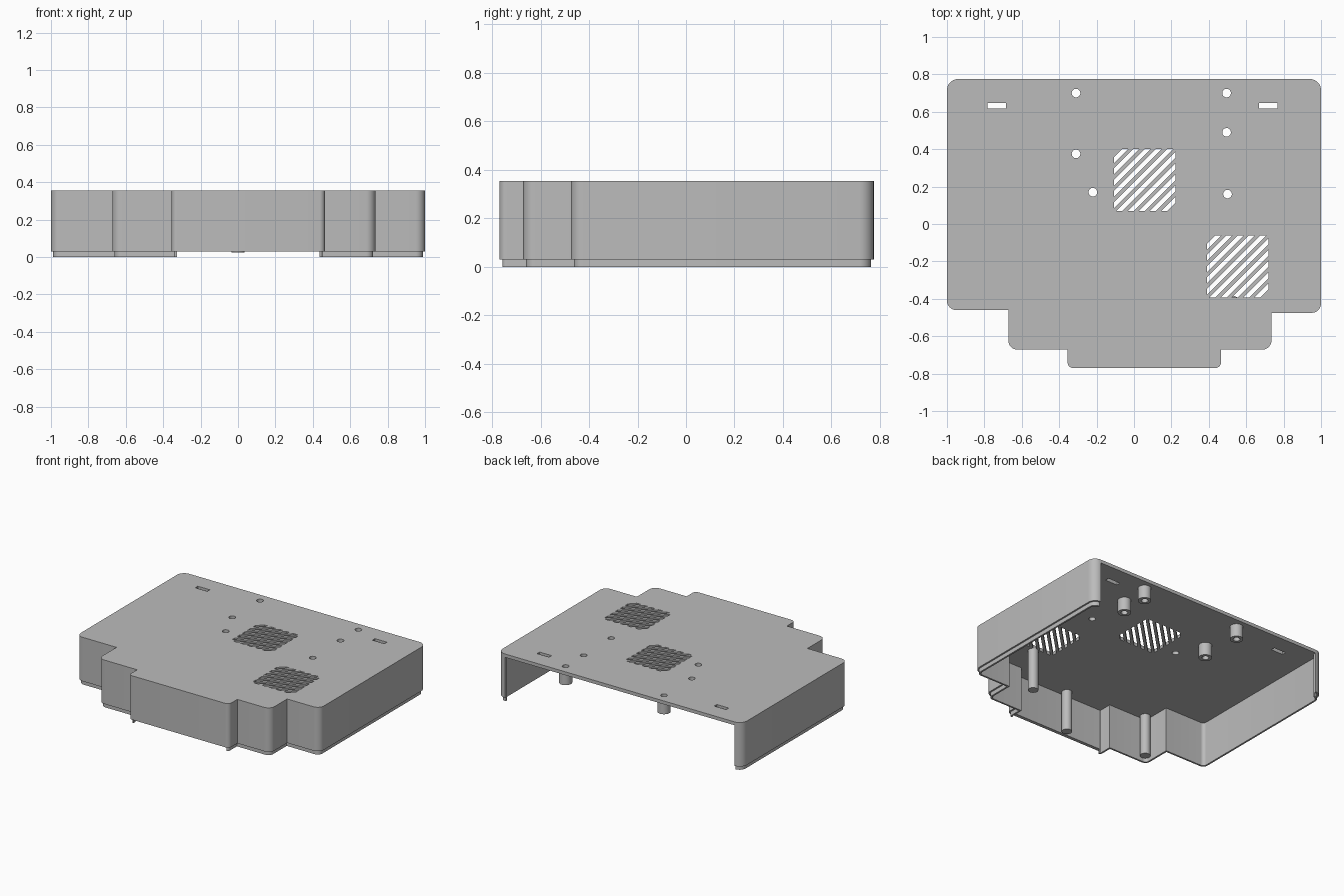
import bpy
import math
from mathutils import Vector

cube = bpy.data.objects.get("Cube")
if cube:
    bpy.data.objects.remove(cube, do_unlink=True)

GREY = (0.5, 0.5, 0.5, 1)
grey = bpy.data.materials.new("plain grey")
grey.use_nodes = True
grey.diffuse_color = GREY
grey.node_tree.nodes["Principled BSDF"].inputs["Base Color"].default_value = GREY

HEIGHT, SKIN, LIP = 0.355, 0.025, 0.03
UNDER = HEIGHT - SKIN
# Stepped footprint, counter-clockwise from the back: x, y, corner radius
CORNERS = [(-1, .775, .06), (-1, -.46, .05), (-.672, -.46, 0), (-.672, -.672, .05),
           (-.355, -.672, 0), (-.355, -.77, .03), (.465, -.77, .03), (.465, -.672, 0),
           (.735, -.672, .05), (.735, -.475, 0), (1, -.475, .05), (1, .775, .06)]


def footprint(inset=0, steps=8):
    """Rounded footprint moved inwards by inset."""
    pts, n = [], len(CORNERS)
    for i, (x, y, r) in enumerate(CORNERS):
        v = Vector((x, y))
        d1 = (v - Vector(CORNERS[i - 1][:2])).normalized()
        d2 = (Vector(CORNERS[(i + 1) % n][:2]) - v).normalized()
        v += inset * (Vector((-d1.y, d1.x)) + Vector((-d2.y, d2.x)))
        if r == 0:
            pts.append(v)
            continue
        r -= inset
        centre = v - d1 * r + d2 * r
        for k in range(steps + 1):
            a = math.pi / 2 * k / steps
            pts.append(centre + r * (d1 * math.sin(a) - d2 * math.cos(a)))
    return pts


def circle(x, y, r, n=32):
    return [(x + r * math.cos(math.tau * k / n), y + r * math.sin(math.tau * k / n))
            for k in range(n)]


def rectangle(x0, y0, x1, y1):
    return [(x0, y0), (x1, y0), (x1, y1), (x0, y1)]


def vent(x, y, size=.33, pitch=.06, half=.016):
    """Diagonal slits trimmed to a square."""
    slits = []
    for k in range(-5, 5):
        u1, u2 = (k + .5) * pitch - half, (k + .5) * pitch + half
        low = [(max(0, u), max(0, -u)) for u in (u1, u2)]
        high = [(min(size, size + u), min(size, size - u)) for u in (u2, u1)]
        slits.append([(x + a, y + b) for a, b in low + high])
    return slits


def extrude(name, loops, z0, z1):
    """Flat outline with holes, extruded from z0 to z1."""
    curve = bpy.data.curves.new(name, 'CURVE')
    curve.dimensions = '2D'
    curve.fill_mode = 'BOTH'
    curve.extrude = (z1 - z0) / 2
    for loop in loops:
        spline = curve.splines.new('POLY')
        spline.points.add(len(loop) - 1)
        for p, (x, y) in zip(spline.points, loop):
            p.co = (x, y, 0, 1)
        spline.use_cyclic_u = True
    obj = bpy.data.objects.new(name, curve)
    obj.location.z = (z0 + z1) / 2
    bpy.context.collection.objects.link(obj)
    bpy.ops.object.select_all(action='DESELECT')
    obj.select_set(True)
    bpy.context.view_layer.objects.active = obj
    bpy.ops.object.convert(target='MESH')
    obj = bpy.context.object
    bpy.ops.object.mode_set(mode='EDIT')
    bpy.ops.mesh.select_all(action='SELECT')
    bpy.ops.mesh.remove_doubles(threshold=0.0002)
    bpy.ops.mesh.normals_make_consistent(inside=False)
    bpy.ops.object.mode_set(mode='OBJECT')
    obj.data.materials.clear()
    obj.data.materials.append(grey)
    bpy.ops.object.shade_smooth_by_angle(angle=math.radians(30))
    return obj


# Top plate with screw holes, slots and vents
MOUNTS = [(-.31, .70), (.495, .70), (.495, .49), (-.31, .375)]
PLAIN_HOLES = [(-.22, .17), (.5, .16)]
HOLE = .023
holes = [circle(x, y, HOLE) for x, y in MOUNTS + PLAIN_HOLES]
slots = [rectangle(x, .617, x + .098, .647) for x in (-.782, .668)]
extrude("top_plate", [footprint()] + holes + slots + vent(-.108, .07) + vent(.39, -.392),
        UNDER, HEIGHT)

# Walls, open at the back between the rounded corners
outer, middle, inner = footprint(), footprint(.012), footprint(SKIN)
extrude("outer_wall", [outer + inner[::-1]], LIP, UNDER)

# Thin lower lip, interrupted along the front
front = min(p.y for p in middle)
first = next(i for i, p in enumerate(middle) if p.y < front + .0001)
for name, part in (("right_lip", slice(0, first + 1)), ("left_lip", slice(first + 1, None))):
    extrude(name, [middle[part] + inner[part][::-1]], 0, LIP)

# Hollow standoffs and long support posts under the plate
for i, (x, y) in enumerate(MOUNTS):
    extrude(f"standoff_{i + 1}", [circle(x, y, .045), circle(x, y, HOLE)], .235, UNDER)
for i, (x, y) in enumerate([(.53, -.42), (0, -.70), (-.61, -.61)]):
    extrude(f"support_post_{i + 1}", [circle(x, y, .035)], .025, UNDER)
